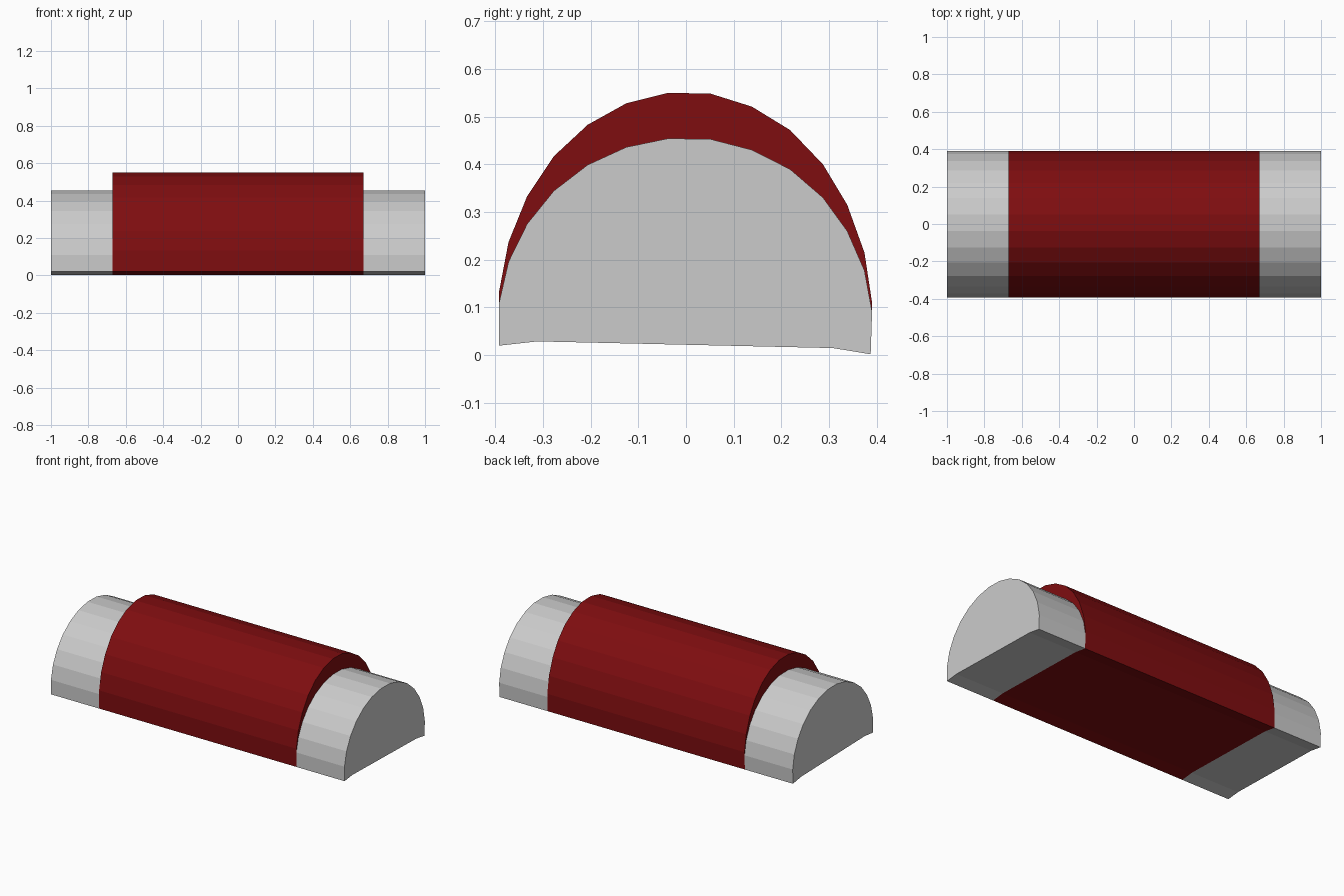
import bpy, bmesh

if "Cube" in bpy.data.objects:
    bpy.data.objects.remove(bpy.data.objects["Cube"])

# Slightly tilted arch cross-section (y, z), left to right over the top
ARCH = [(-0.392, 0.132), (-0.372, 0.237), (-0.333, 0.333), (-0.277, 0.417),
        (-0.206, 0.483), (-0.125, 0.528), (-0.037, 0.550), (0.052, 0.548),
        (0.138, 0.521), (0.218, 0.472), (0.287, 0.400), (0.338, 0.315),
        (0.374, 0.215), (0.390, 0.110)]
# Shared underside, right to left, with bevelled edges
BASE = [(0.387, 0.002), (0.308, 0.015), (-0.312, 0.029), (-0.392, 0.020)]


def prism(name, x0, x1, height=1.0, caps=(True, True), color=None):
    """Extrude the arch along x, with its height scaled."""
    profile = [(y, z * height) for y, z in ARCH] + BASE
    bm = bmesh.new()
    rings = [[bm.verts.new((x, y, z)) for y, z in profile] for x in (x0, x1)]
    n = len(profile)
    for i in range(n):
        j = (i + 1) % n
        bm.faces.new((rings[0][i], rings[0][j], rings[1][j], rings[1][i]))
    for ring, cap in zip(rings, caps):
        if cap:
            bm.faces.new(ring)
    bmesh.ops.recalc_face_normals(bm, faces=bm.faces)
    if not all(caps):
        # Open shells: make sure the top face points up
        bm.normal_update()
        if max(bm.faces, key=lambda f: f.calc_center_median().z).normal.z < 0:
            bmesh.ops.reverse_faces(bm, faces=bm.faces)
    mesh = bpy.data.meshes.new(name)
    bm.to_mesh(mesh)
    bm.free()
    obj = bpy.data.objects.new(name, mesh)
    bpy.context.collection.objects.link(obj)
    if color:
        mat = bpy.data.materials.new(name + "_paint")
        mat.diffuse_color = color
        mat.use_nodes = True
        mat.node_tree.nodes["Principled BSDF"].inputs["Base Color"].default_value = mat.diffuse_color
        mesh.materials.append(mat)
    return obj


# Tall red middle section
prism("red_body", -0.672, 0.672, color=(0.21, 0.004, 0.005, 1))

# Lower grey ends, open where they meet the body
prism("left_end", -1.0, -0.672, 0.826, (True, False))
prism("right_end", 0.672, 1.0, 0.826, (False, True))
